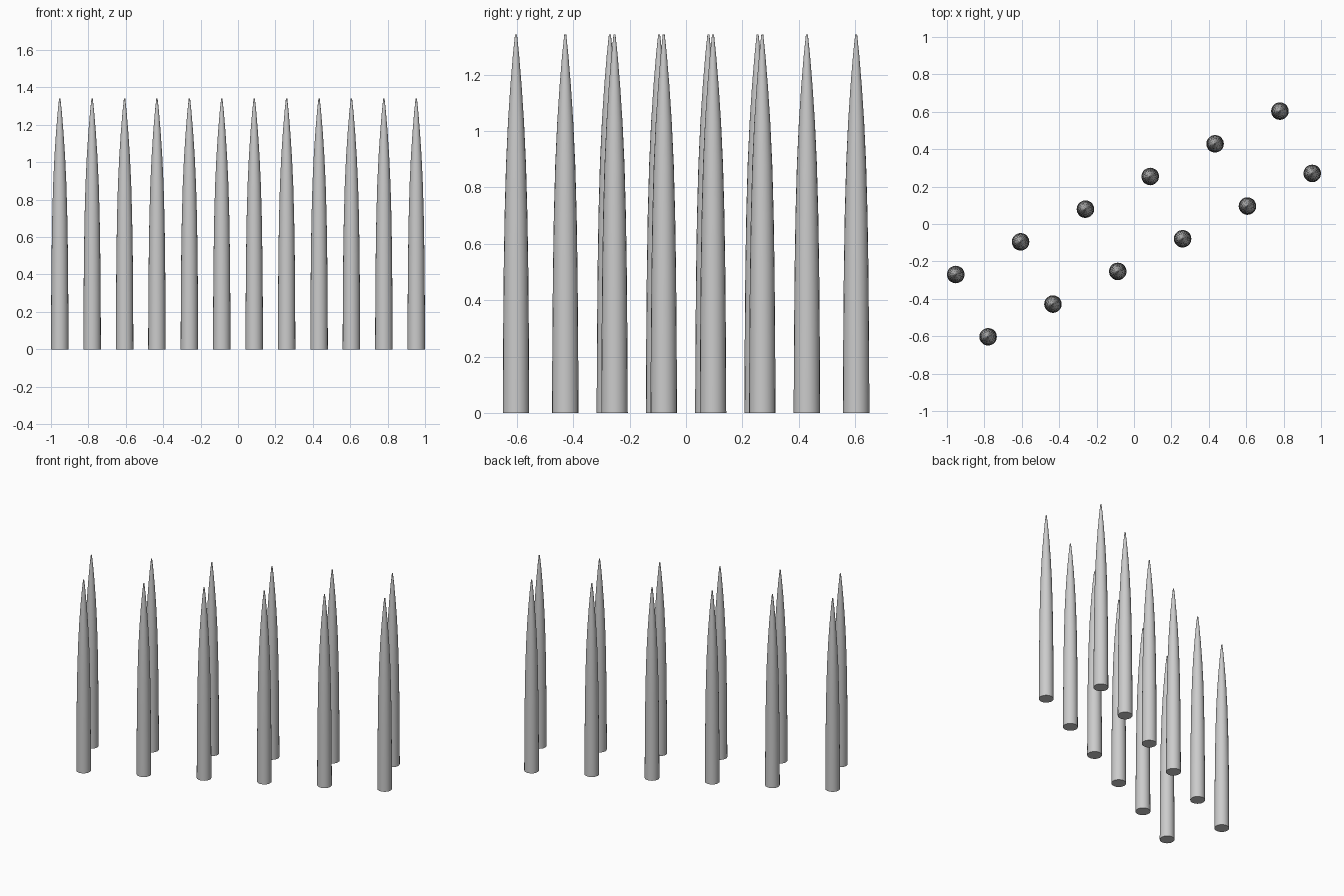
import bpy, bmesh
from math import sin, cos, pi

if "Cube" in bpy.data.objects:
    bpy.data.objects.remove(bpy.data.objects["Cube"])

SIDES = 20
# (radius, height) along the tapering spike, bottom to tip
PROFILE = [(0.047, 0), (0.0458, 0.25), (0.0437, 0.5), (0.0405, 0.7),
           (0.0355, 0.88), (0.0285, 1.03), (0.020, 1.16), (0.011, 1.27), (0.0035, 1.342)]

# one spike mesh, shared by every copy
bm = bmesh.new()
rings = [[bm.verts.new((r * cos(2 * pi * i / SIDES), r * sin(2 * pi * i / SIDES), z))
          for i in range(SIDES)] for r, z in PROFILE]
for low, high in zip(rings, rings[1:]):
    for i in range(SIDES):
        j = (i + 1) % SIDES
        bm.faces.new((low[i], low[j], high[j], high[i])).smooth = True
bm.faces.new(rings[0][::-1])
bm.faces.new(rings[-1])
# crisp rims at base and tip
for e in bm.edges:
    if any(len(f.verts) == SIDES for f in e.link_faces):
        e.smooth = False
mesh = bpy.data.meshes.new("spike")
bm.to_mesh(mesh)
bm.free()

# two parallel diagonal rows of six
for row, (x0, y0) in {"back": (-0.953, -0.27), "front": (-0.78, -0.603)}.items():
    for k in range(6):
        spike = bpy.data.objects.new(f"{row}_row_spike_{k + 1}", mesh)
        spike.location = (x0 + 0.3466 * k, y0 + 0.1747 * k, 0)
        bpy.context.collection.objects.link(spike)
